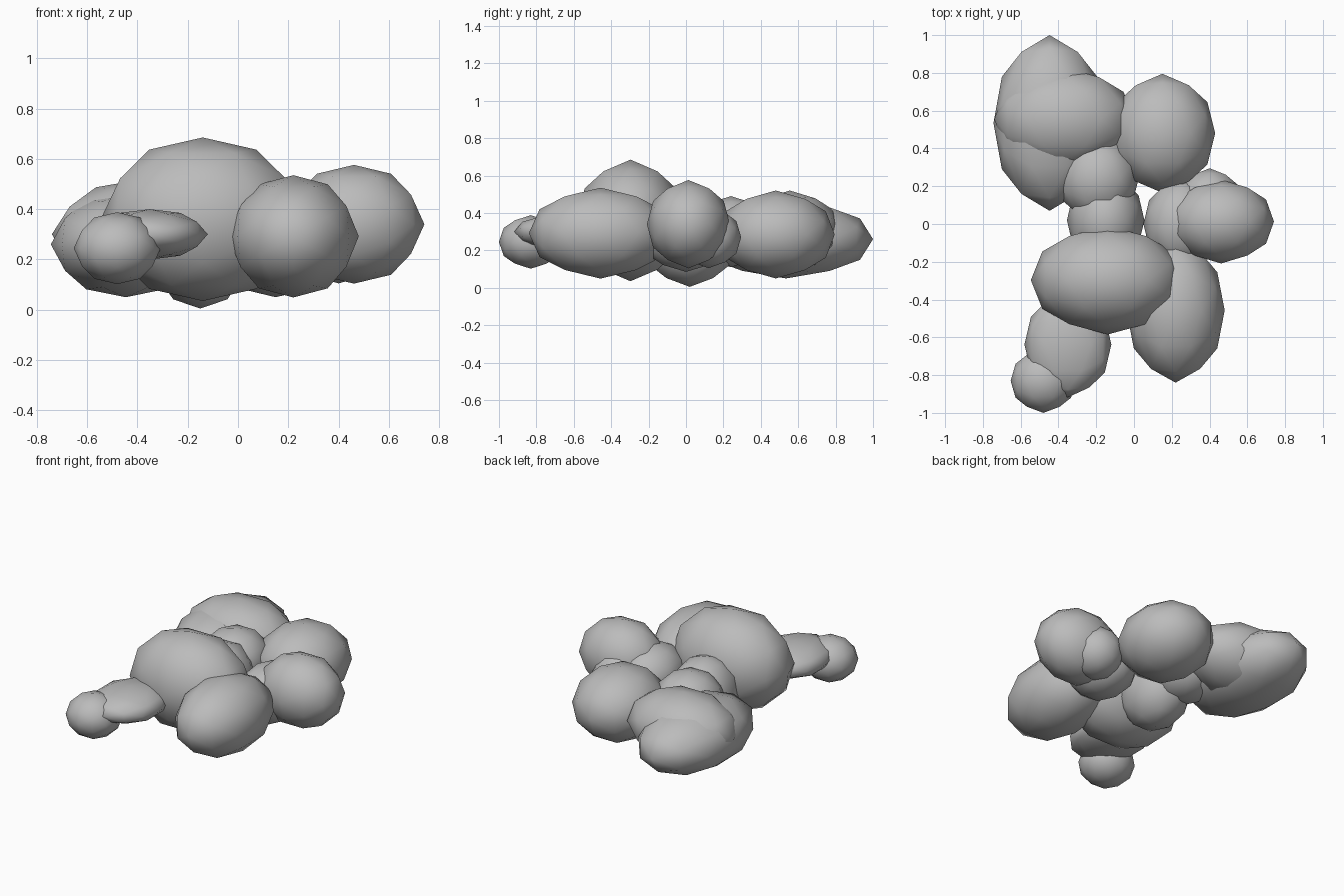
import bpy
import bmesh
from mathutils import Vector

cube = bpy.data.objects.get("Cube")
if cube:
    bpy.data.objects.remove(cube, do_unlink=True)

# One plain grey for every puff
grey = bpy.data.materials.new("soft_grey")
grey.use_nodes = True
colour = (0.5, 0.5, 0.5, 1)
grey.diffuse_color = colour
bsdf = next(n for n in grey.node_tree.nodes if n.type == 'BSDF_PRINCIPLED')
bsdf.inputs["Base Color"].default_value = colour
bsdf.inputs["Roughness"].default_value = 0.9


def puff(name, centre, radii):
    """Low-poly ellipsoid: an icosahedron with edges on the axes, split once."""
    bm = bmesh.new()
    phi = (1 + 5 ** 0.5) / 2
    for a in (-1, 1):
        for b in (-phi, phi):
            for corner in ((a, 0, b), (0, b, a), (b, a, 0)):
                bm.verts.new(corner)
    bmesh.ops.convex_hull(bm, input=bm.verts[:])
    bmesh.ops.subdivide_edges(bm, edges=bm.edges[:], cuts=1, use_grid_fill=True)
    for v in bm.verts:
        n = v.co.normalized()
        v.co = Vector([n[i] * radii[i] for i in range(3)])
    bmesh.ops.recalc_face_normals(bm, faces=bm.faces[:])
    for f in bm.faces:
        f.smooth = True
    mesh = bpy.data.meshes.new(name)
    bm.to_mesh(mesh)
    bm.free()
    mesh.materials.append(grey)
    obj = bpy.data.objects.new(name, mesh)
    obj.location = centre
    bpy.context.collection.objects.link(obj)


# Main body of the cluster
puff("main_puff", (-.14, -.297, .36), (.406, .288, .325))
puff("middle_puff", (-.15, .02, .25), (.205, .25, .245))
puff("inner_back_puff", (-.19, .24, .30), (.215, .23, .19))

# Left side
puff("front_left_puff", (.22, -.457, .292), (.26, .383, .243))
puff("left_puff", (.461, .013, .34), (.28, .222, .236))
puff("inner_left_puff", (.25, 0, .275), (.20, .24, .19))
puff("small_left_puff", (.40, .12, .27), (.17, .175, .165))

# Back
puff("back_left_puff", (.15, .48, .285), (.28, .315, .235))
puff("back_right_puff", (-.37, .555, .30), (.37, .275, .22))
puff("back_tail_puff", (-.447, .535, .26), (.297, .465, .21))

# Front right trail
puff("front_right_puff", (-.35, -.638, .30), (.23, .28, .10))
puff("front_tip_puff", (-.48, -.83, .245), (.173, .17, .143))
